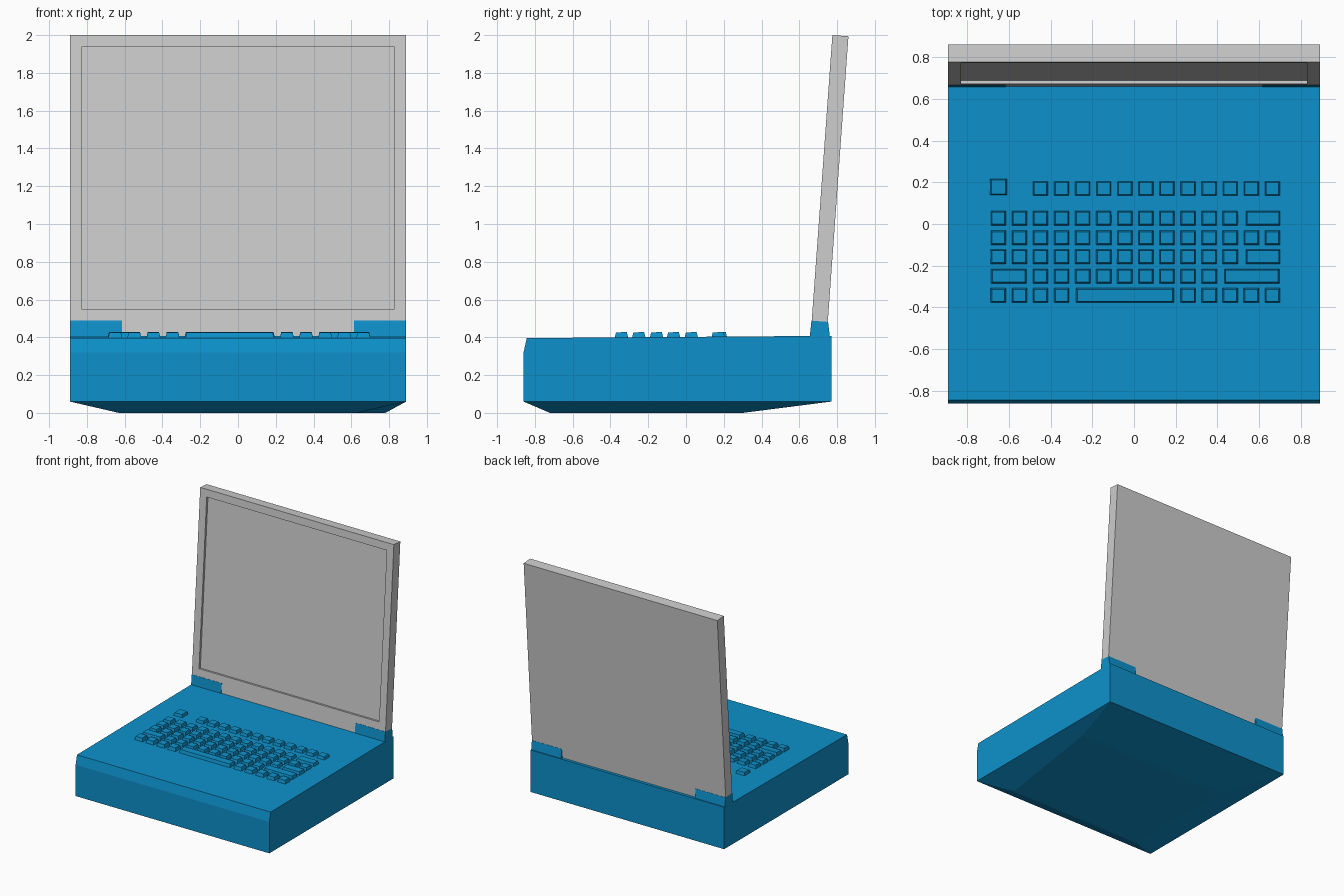
import bpy
import bmesh

cube = bpy.data.objects.get("Cube")
if cube:
    bpy.data.objects.remove(cube, do_unlink=True)


def material(name, rgb):
    mat = bpy.data.materials.new(name)
    mat.use_nodes = True
    mat.diffuse_color = (*rgb, 1)
    mat.node_tree.nodes["Principled BSDF"].inputs["Base Color"].default_value = (*rgb, 1)
    return mat


BLUE = material("blue_plastic", (0.004, 0.285, 0.6))
GREY = material("light_grey", (0.61, 0.61, 0.61))


def finish(name, bm, mat):
    bmesh.ops.recalc_face_normals(bm, faces=bm.faces)
    mesh = bpy.data.meshes.new(name)
    bm.to_mesh(mesh)
    bm.free()
    mesh.materials.append(mat)
    obj = bpy.data.objects.new(name, mesh)
    bpy.context.collection.objects.link(obj)
    return obj


def loft(bm, rings):
    """Skin a stack of closed rings and cap both ends."""
    loops = [[bm.verts.new(p) for p in ring] for ring in rings]
    for a, b in zip(loops, loops[1:]):
        for i in range(len(a)):
            j = (i + 1) % len(a)
            bm.faces.new((a[i], a[j], b[j], b[i]))
    bm.faces.new(loops[0][::-1])
    return bm.faces.new(loops[-1])


def rect(x0, x1, y0, y1, z0, z1=None):
    z1 = z0 if z1 is None else z1
    return [(x0, y0, z0), (x1, y0, z0), (x1, y1, z1), (x0, y1, z1)]


def lean(x, z, depth):
    """Point on the leaning lid, depth measured back from its front."""
    return (x, 0.66 + 0.0723 * (z - 0.41) + depth, z - 0.0723 * depth)


def lid_block(bm, half, z0, z1, thick=0.085):
    """Block of the lid; returns its front face."""
    corners = [(-half, z0), (half, z0), (half, z1), (-half, z1)]
    return loft(bm, [[lean(x, z, d) for x, z in corners] for d in (thick, 0)])


# Base: tapered belly, upright sides, chamfered front, gently sloped deck
W = 0.89
belly = [(-0.63, -0.72, 0), (0.63, -0.72, 0), (0.78, 0.3, 0), (-0.63, 0.3, 0)]
bm = bmesh.new()
loft(bm, [belly,
          rect(-W, W, -0.86, 0.77, 0.06),
          rect(-W, W, -0.86, 0.77, 0.32),
          rect(-W, W, -0.843, 0.77, 0.396, 0.408)])
finish("base", bm, BLUE)

# Lid with a recessed display
bm = bmesh.new()
front = lid_block(bm, W, 0.488, 2.0)
bmesh.ops.recalc_face_normals(bm, faces=bm.faces)
bmesh.ops.inset_individual(bm, faces=[front], thickness=0.088)
bmesh.ops.inset_individual(bm, faces=[front], thickness=0.0, depth=-0.018)
finish("lid", bm, GREY)

# Narrow foot of the lid between the hinges
bm = bmesh.new()
lid_block(bm, 0.615, 0.405, 0.488)
finish("lid_foot", bm, GREY)

# Hinge blocks
for side, x0, x1 in (("right", -W, -0.615), ("left", 0.615, W)):
    bm = bmesh.new()
    loft(bm, [rect(x0, x1, 0.655, 0.762, 0.4),
              rect(x0, x1, 0.664, 0.752, 0.488, 0.482)])
    finish(side + "_hinge", bm, BLUE)


# Keyboard: each row gives its y, its run of single keys and its wide keys
PITCH, FIRST = 0.101, -0.65


def add_key(bm, x0, x1, y, depth=0.075):
    h, t = depth / 2, 0.009
    loft(bm, [rect(x0, x1, y - h, y + h, 0.39),
              rect(x0 + t, x1 - t, y - h + t, y + h - t, 0.426, 0.428)])


rows = [
    ("function_keys", 0.17, range(2, 14), []),
    ("number_keys", 0.028, range(12), [(0.533, 0.703)]),
    ("upper_keys", -0.066, range(14), []),
    ("middle_keys", -0.156, range(12), [(0.533, 0.703)]),
    ("lower_keys", -0.25, range(2, 11), [(-0.687, -0.513), (0.43, 0.7)]),
    ("bottom_keys", -0.342, [*range(4), *range(9, 14)], [(-0.28, 0.193)]),
]
for name, y, singles, wides in rows:
    bm = bmesh.new()
    for i in singles:
        x = FIRST + i * PITCH
        add_key(bm, x - 0.039, x + 0.039, y)
    for x0, x1 in wides:
        add_key(bm, x0, x1, y)
    finish(name, bm, BLUE)

# Larger corner key
bm = bmesh.new()
add_key(bm, -0.692, -0.606, 0.177, 0.085)
finish("corner_key", bm, BLUE)
